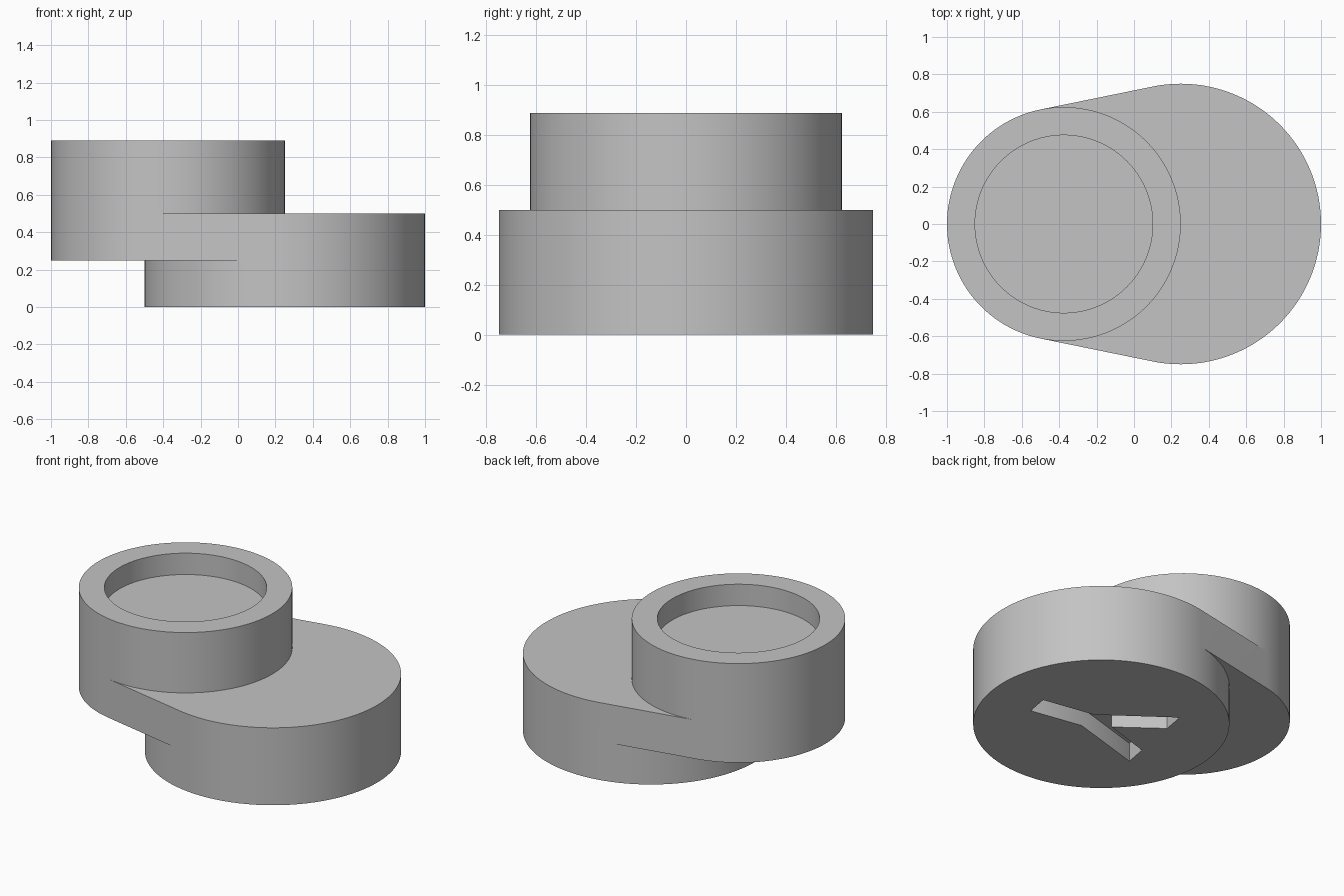
import bpy, bmesh
from math import cos, sin, pi, radians

cube = bpy.data.objects.get("Cube")
if cube:
    bpy.data.objects.remove(cube, do_unlink=True)

SEG = 128
TAN = 36                      # step at which both discs share a tangent line
BIG, SMALL, CUP = (0.25, 0.75), (-0.375, 0.625), (-0.375, 0.475)
Z_LINK, Z_DECK, Z_FLOOR, Z_TOP = 0.25, 0.5, 0.752, 0.89
SLOT_DEPTH = 0.12

bm = bmesh.new()


def arc(disc, first=0, last=SEG - 1):
    """Points of a disc outline between two steps."""
    cx, r = disc
    return [(cx + r * cos(2 * pi * i / SEG), r * sin(2 * pi * i / SEG))
            for i in range(first, last + 1)]


def ring(points, z):
    return [bm.verts.new((x, y, z)) for x, y in points]


def bridge(a, b):
    for i in range(len(a)):
        j = (i + 1) % len(a)
        bm.faces.new((a[i], a[j], b[j], b[i]))


def wall(points, z0, z1):
    bridge(ring(points, z0), ring(points, z1))


def cap(points, z):
    bm.faces.new(ring(points, z))


# Outer walls: lower disc, tangent link, upper cup
link = arc(BIG, -TAN, TAN) + arc(SMALL, TAN, SEG - TAN)
wall(arc(BIG), 0, Z_LINK)
wall(link, Z_LINK, Z_DECK)
wall(arc(SMALL), Z_DECK, Z_TOP)

# Crescent faces: underside of the link and the deck beside the cup
cap(arc(BIG, TAN, SEG - TAN) + arc(SMALL, TAN, SEG - TAN)[::-1], Z_LINK)
cap(arc(BIG, -TAN, TAN) + arc(SMALL, -TAN, TAN)[::-1], Z_DECK)

# Cup rim and recess
bridge(ring(arc(SMALL), Z_TOP), ring(arc(CUP), Z_TOP))
wall(arc(CUP), Z_FLOOR, Z_TOP)
cap(arc(CUP), Z_FLOOR)

# Y-shaped slot in the underside
half = [(0.435, 0.073), (0.09, 0.073), (-0.36, 0.295), (-0.36, 0.147)]
outline = half + [(-0.07, 0)] + [(x, -y) for x, y in half[::-1]]
c, s = cos(radians(-10)), sin(radians(-10))
slot = [(BIG[0] + x * c - y * s, x * s + y * c) for x, y in outline]
wall(slot, 0, SLOT_DEPTH)
cap(slot, SLOT_DEPTH)

# Weld the parts, then fill the underside around the slot
bmesh.ops.remove_doubles(bm, verts=bm.verts[:], dist=0.0001)
open_edges = [e for e in bm.edges if e.is_boundary]
bmesh.ops.triangle_fill(bm, edges=open_edges, use_beauty=True, normal=(0, 0, -1))
bmesh.ops.recalc_face_normals(bm, faces=bm.faces[:])

mesh = bpy.data.meshes.new("offset_link_body")
bm.to_mesh(mesh)
bm.free()
body = bpy.data.objects.new("offset_link_body", mesh)
bpy.context.collection.objects.link(body)

# Plain grey finish
grey = bpy.data.materials.new("plain_grey")
grey.use_nodes = True
grey.diffuse_color = (0.55, 0.55, 0.55, 1)
grey.node_tree.nodes["Principled BSDF"].inputs["Base Color"].default_value = grey.diffuse_color
mesh.materials.append(grey)

bpy.ops.object.select_all(action='DESELECT')
body.select_set(True)
bpy.context.view_layer.objects.active = body
bpy.ops.object.shade_smooth_by_angle(angle=radians(30))
